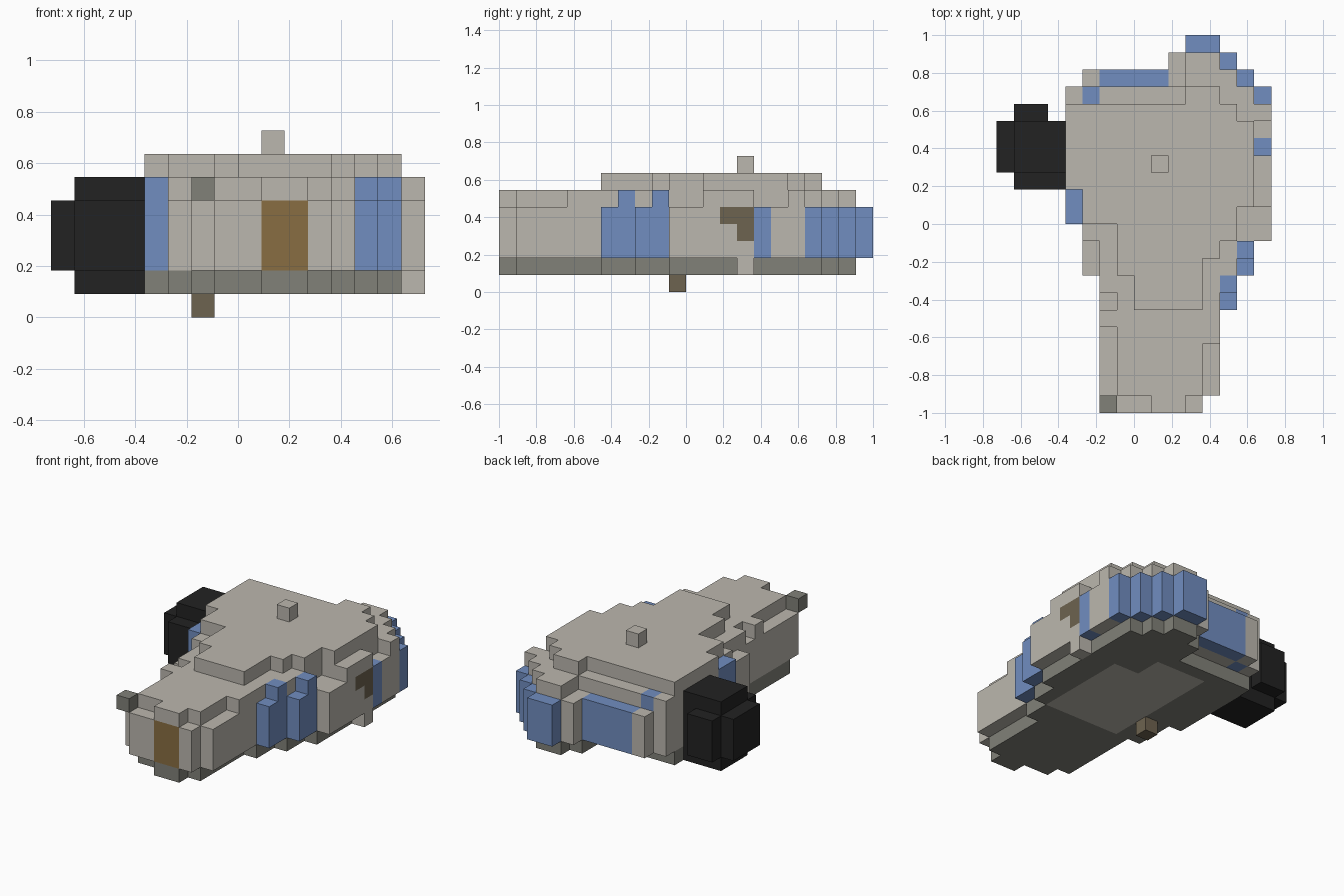
import bpy
import bmesh
from mathutils import Vector

default = bpy.data.objects.get("Cube")
if default:
    bpy.data.objects.remove(default, do_unlink=True)

UNIT = 1 / 11                      # edge of one building block
ORIGIN = Vector((-8, -11, 0))      # grid corner, in blocks


def material(name, r, g, b):
    mat = bpy.data.materials.new(name)
    mat.use_nodes = True
    mat.diffuse_color = (r, g, b, 1)
    mat.node_tree.nodes["Principled BSDF"].inputs["Base Color"].default_value = (r, g, b, 1)
    return mat


stone = material("pale stone", .50, .475, .425)
slate = material("dark grey stone", .22, .22, .19)
glass = material("blue glass", .165, .27, .53)
black = material("black", .016, .016, .016)
wood = material("door wood", .25, .155, .055)
bark = material("dull brown", .155, .125, .08)

owner = {}      # block position -> part name
colours = {}    # part name -> material


def part(name, mat, low, high, rows):
    """Claim blocks from layer low to high; each row is (y first, y last, x first, x last)."""
    colours[name] = mat
    for y0, y1, x0, x1 in rows:
        for x in range(x0, x1 + 1):
            for y in range(y0, y1 + 1):
                for z in range(low, high + 1):
                    owner[x, y, z] = name


# Foundation, set in from the walls, with a pale floor underneath
part("foundation", slate, 1, 1, [
    (0, 0, 9, 10), (1, 1, 7, 11), (2, 5, 6, 11), (6, 7, 6, 12), (8, 9, 5, 13),
    (10, 10, 5, 14), (11, 17, 4, 14), (18, 18, 10, 14), (19, 19, 10, 13), (20, 20, 11, 12)])
part("floor", stone, 1, 1, [(8, 14, 7, 12), (15, 16, 7, 10)])
part("side_step", stone, 1, 1, [(14, 14, 15, 15)])

# Main walls
part("walls", stone, 2, 4, [
    (0, 0, 7, 11), (1, 5, 6, 12), (6, 7, 6, 12), (8, 9, 5, 13), (10, 10, 5, 15),
    (11, 18, 4, 15), (19, 19, 5, 13), (20, 20, 10, 12)])

# Stepped upper walls
part("upper_walls", stone, 5, 5, [
    (0, 0, 9, 10), (1, 3, 7, 11), (4, 4, 7, 12), (5, 5, 6, 12), (6, 6, 7, 12),
    (7, 7, 6, 12), (8, 9, 6, 13), (10, 11, 5, 13), (12, 14, 4, 15), (15, 16, 4, 14),
    (17, 17, 4, 15), (18, 18, 4, 14), (19, 19, 11, 13), (20, 20, 11, 12)])

# Roof slab
part("roof", stone, 6, 6, [
    (6, 7, 8, 11), (8, 8, 7, 11), (9, 9, 7, 12), (10, 10, 7, 13), (11, 11, 5, 13),
    (12, 12, 5, 14), (13, 16, 4, 14), (17, 17, 4, 13), (18, 18, 11, 12)])
part("chimney", stone, 7, 7, [(14, 14, 9, 9)])

# Windows
part("back_window", glass, 2, 4, [(19, 19, 6, 9)])
part("rounded_bay_window", glass, 2, 4, [
    (18, 18, 15, 15), (19, 19, 14, 14), (20, 20, 13, 13), (21, 21, 11, 12)])
part("left_window", glass, 2, 4, [(15, 15, 15, 15)])
part("front_left_windows", glass, 2, 4, [(6, 7, 13, 13), (8, 9, 14, 14)])
part("front_left_window_tops", glass, 5, 5, [(7, 7, 13, 13), (9, 9, 14, 14)])
part("right_window", glass, 2, 5, [(11, 12, 4, 4)])
part("back_corner_window", glass, 2, 5, [(18, 18, 5, 5)])

# Door, side fitting, corner lamp and the peg below
part("door", wood, 2, 4, [(0, 0, 9, 10)])
part("side_fitting", bark, 4, 4, [(13, 14, 15, 15)])
part("side_fitting", bark, 3, 3, [(14, 14, 15, 15)])
part("corner_lamp", slate, 5, 5, [(0, 0, 6, 6)])
part("peg", bark, 0, 0, [(10, 10, 6, 6)])

# Rounded black tank on the right side
part("tank", black, 2, 4, [(14, 16, 0, 0), (13, 17, 1, 2), (13, 16, 3, 3)])
part("tank", black, 1, 1, [(14, 16, 1, 3)])
part("tank", black, 5, 5, [(14, 16, 1, 3)])

# Turn the blocks into clean outer shells, one object per part
for name, mat in colours.items():
    bm = bmesh.new()
    for block, part_name in owner.items():
        if part_name != name:
            continue
        centre = Vector(block) + Vector((.5, .5, .5)) + ORIGIN
        for axis in range(3):
            for side in (-1, 1):
                step = Vector((0, 0, 0))
                step[axis] = side
                beside = tuple(int(a + b) for a, b in zip(block, step))
                if beside in owner:
                    continue
                u = Vector((0, 0, 0))
                u[(axis + 1) % 3] = .5
                v = step.cross(u)
                mid = centre + step / 2
                corners = (mid - u - v, mid + u - v, mid + u + v, mid - u + v)
                bm.faces.new([bm.verts.new(c * UNIT) for c in corners])
    bmesh.ops.remove_doubles(bm, verts=bm.verts, dist=UNIT / 100)
    bmesh.ops.dissolve_limit(bm, angle_limit=.02, verts=bm.verts, edges=bm.edges)
    mesh = bpy.data.meshes.new(name)
    bm.to_mesh(mesh)
    bm.free()
    mesh.materials.append(mat)
    bpy.context.collection.objects.link(bpy.data.objects.new(name, mesh))
